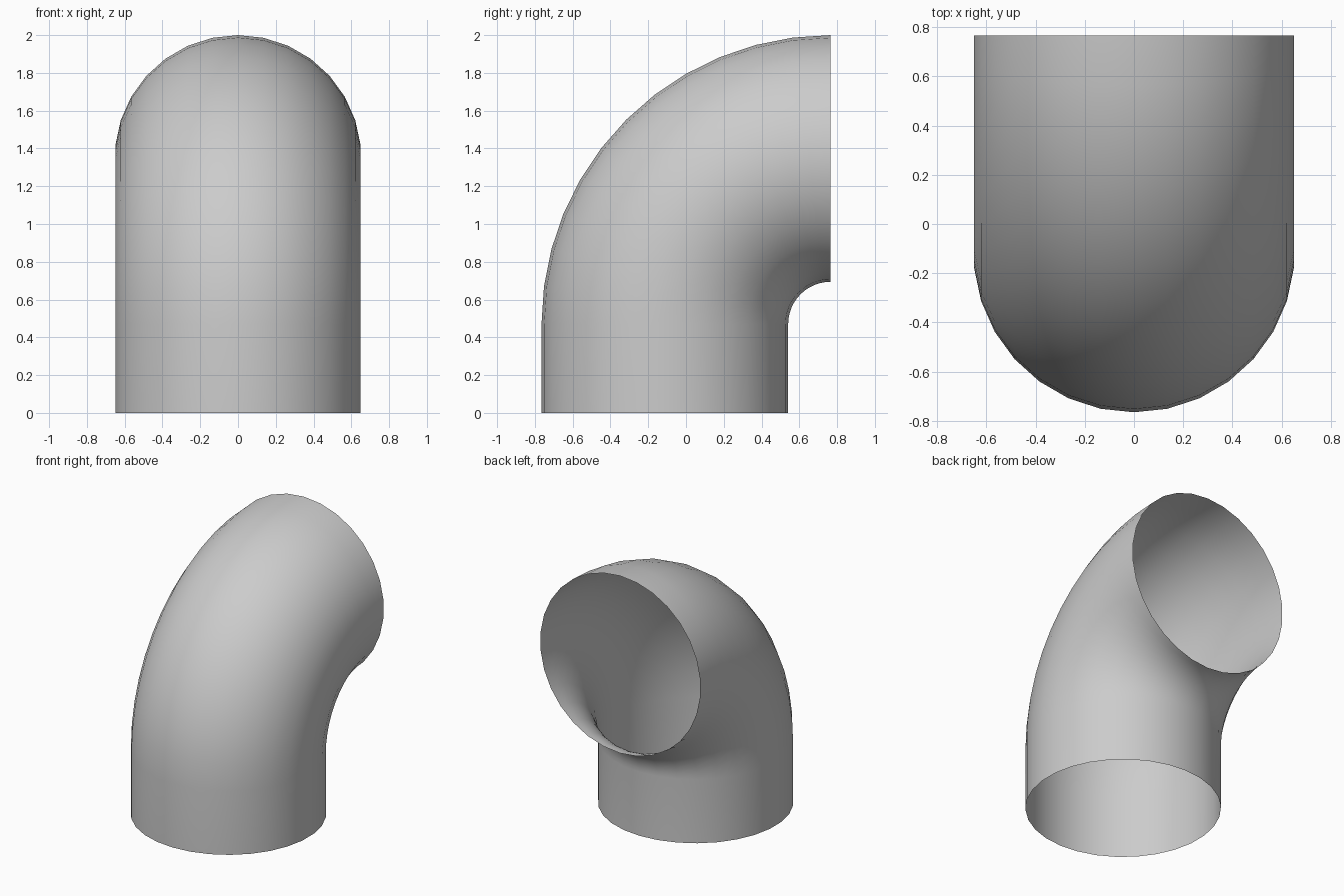
import bpy, bmesh
from math import pi, radians
from mathutils import Matrix, Vector

if "Cube" in bpy.data.objects:
    bpy.data.objects.remove(bpy.data.objects["Cube"])

RADIUS = 0.653        # pipe radius
CENTRE_Y = -0.112     # pipe axis at the base
PIVOT = Vector((0, 0.765, 0.47))  # centre of the bend
SIDES, BEND_STEPS = 30, 12

bm = bmesh.new()

# Base ring, with a vertex on the front centre line
ring = bmesh.ops.create_circle(
    bm, segments=SIDES, radius=RADIUS,
    matrix=Matrix.Translation((0, CENTRE_Y, 0)) @ Matrix.Rotation(pi, 4, 'Z'))
edges = list(bm.edges)


def extrude_ring(edges):
    geom = bmesh.ops.extrude_edge_only(bm, edges=edges)["geom"]
    verts = [g for g in geom if isinstance(g, bmesh.types.BMVert)]
    return verts, [g for g in geom if isinstance(g, bmesh.types.BMEdge)]


# Straight lower section
verts, edges = extrude_ring(edges)
bmesh.ops.translate(bm, verts=verts, vec=(0, 0, PIVOT.z))

# Quarter-turn bend toward the back
step = Matrix.Rotation(-radians(90) / BEND_STEPS, 3, 'X')
for _ in range(BEND_STEPS):
    verts, edges = extrude_ring(edges)
    bmesh.ops.rotate(bm, verts=verts, cent=PIVOT, matrix=step)

# Consistent outward normals on the open shell
bm.normal_update()
front = min(bm.faces, key=lambda f: f.calc_center_median().z * 10
            + f.calc_center_median().y)
if front.normal.y > 0:
    bmesh.ops.reverse_faces(bm, faces=bm.faces[:])

mesh = bpy.data.meshes.new("pipe_elbow")
bm.to_mesh(mesh)
bm.free()
elbow = bpy.data.objects.new("pipe_elbow", mesh)
bpy.context.collection.objects.link(elbow)

# Smooth shading
bpy.context.view_layer.objects.active = elbow
elbow.select_set(True)
bpy.ops.object.shade_smooth_by_angle(angle=radians(40))
